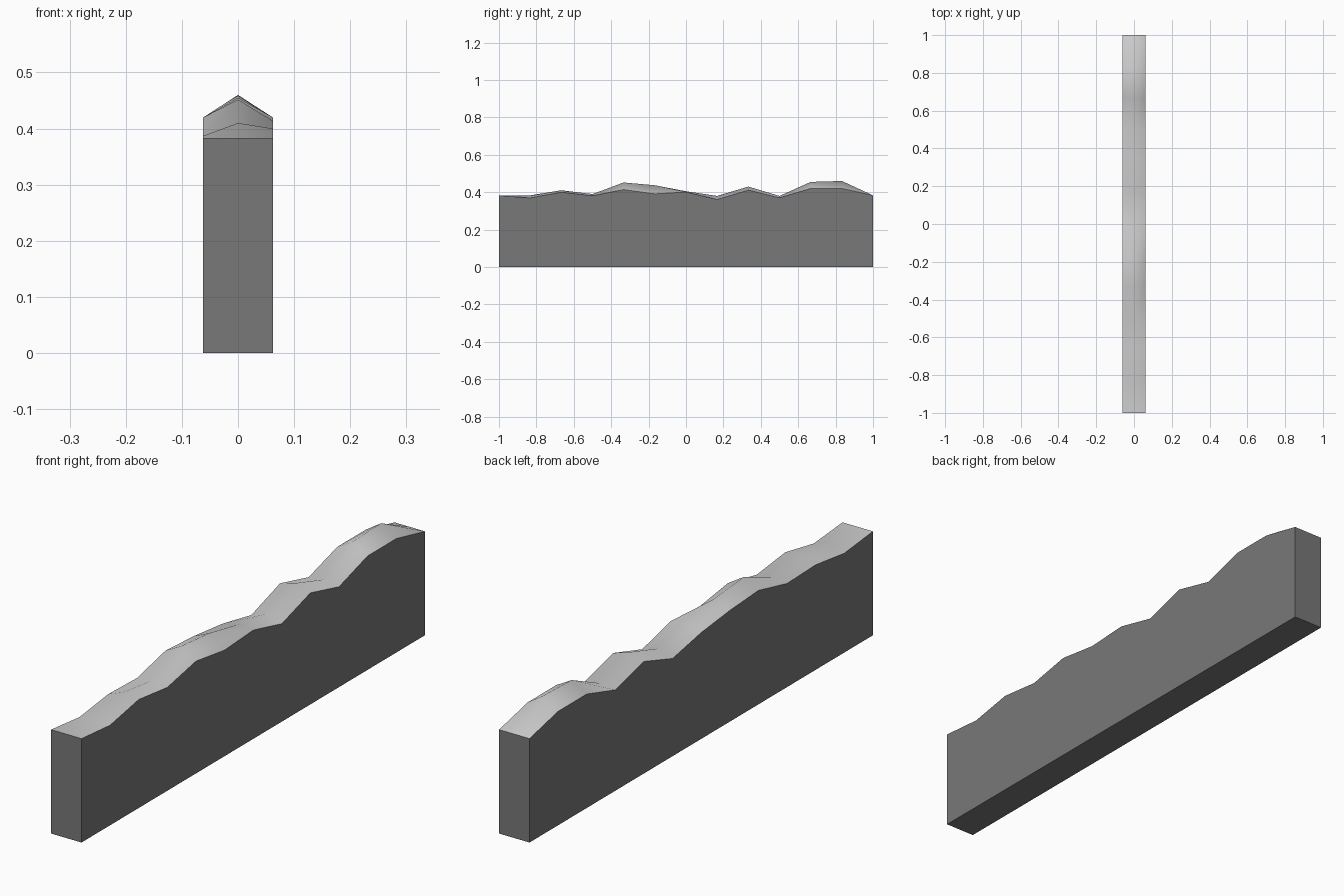
import bpy
import bmesh

if "Cube" in bpy.data.objects:
    bpy.data.objects.remove(bpy.data.objects["Cube"])

HALF_W = 0.062
# Top heights at 13 evenly spaced stations from front (y=-1) to back (y=1)
LEFT = [.383, .366, .387, .382, .42, .41, .392, .36, .413, .372, .42, .42, .383]
RIDGE = [.383, .383, .41, .39, .452, .437, .405, .38, .43, .38, .455, .46, .383]
RIGHT = [.383, .369, .4, .381, .414, .391, .401, .361, .411, .37, .42, .42, .383]

bm = bmesh.new()

# Cross-sections: bottom left, top left, ridge, top right, bottom right
sections = []
for i, (l, c, r) in enumerate(zip(LEFT, RIDGE, RIGHT)):
    y = -1 + i / 6
    profile = [(-HALF_W, 0), (-HALF_W, l), (0, c), (HALF_W, r), (HALF_W, 0)]
    sections.append([bm.verts.new((x, y, z)) for x, z in profile])

# Skin between neighbouring sections; only the worn top is smooth and light
for a, b in zip(sections, sections[1:]):
    for k in range(5):
        n = (k + 1) % 5
        face = bm.faces.new((a[k], a[n], b[n], b[k]))
        face.smooth = k in (1, 2)
        face.material_index = 0 if face.smooth else 1

# End caps
for end in (sections[0], sections[-1]):
    bm.faces.new(end).material_index = 1
bmesh.ops.recalc_face_normals(bm, faces=bm.faces[:])

mesh = bpy.data.meshes.new("uneven_wall")
bm.to_mesh(mesh)
bm.free()

# Light top, dark body
for name, grey in (("light_top", 0.8), ("dark_body", 0.19)):
    mat = bpy.data.materials.new(name)
    mat.diffuse_color = (grey, grey, grey, 1)
    mat.use_nodes = True
    mat.node_tree.nodes["Principled BSDF"].inputs["Base Color"].default_value = mat.diffuse_color
    mesh.materials.append(mat)

wall = bpy.data.objects.new("uneven_wall", mesh)
bpy.context.collection.objects.link(wall)
